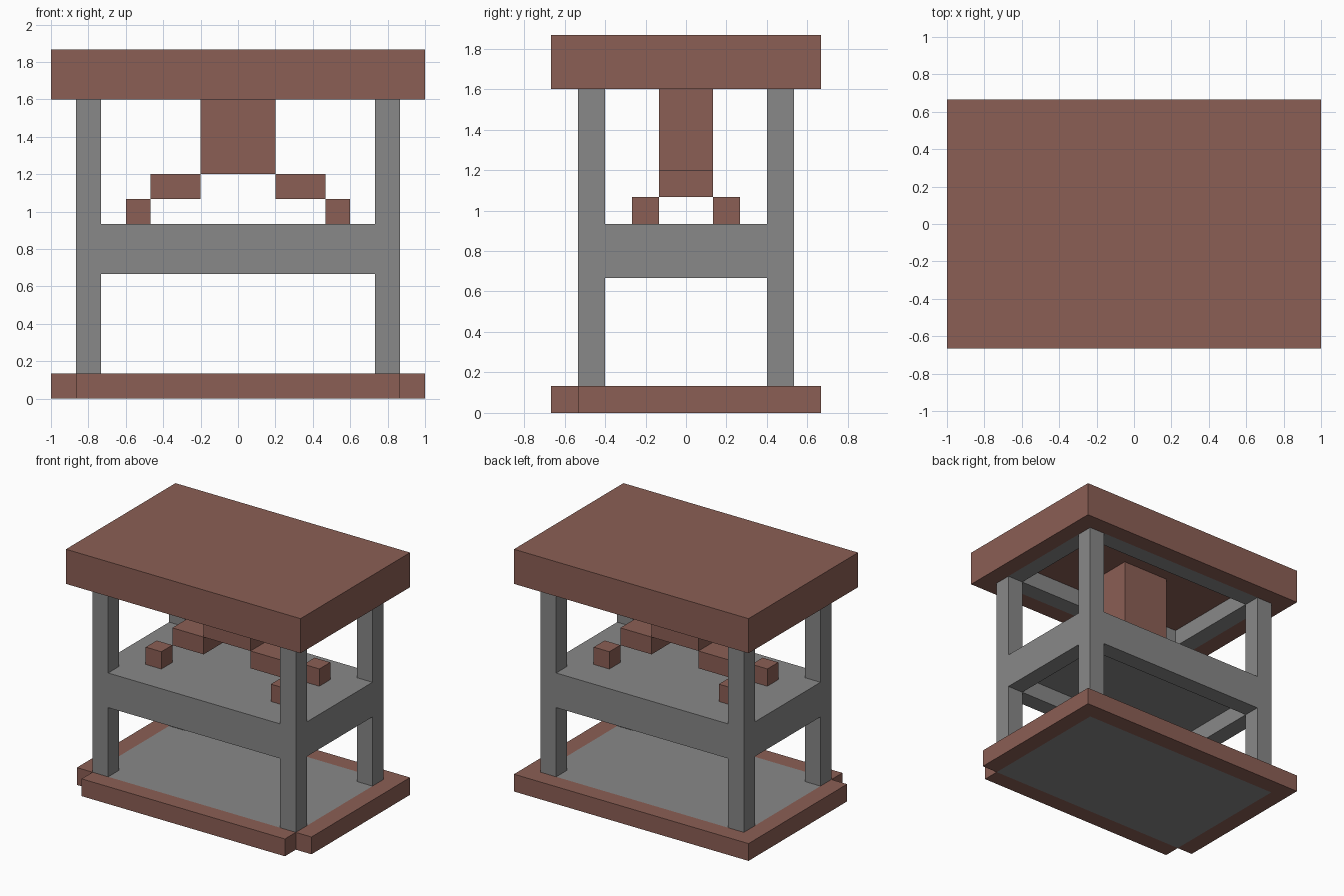
import bpy

old = bpy.data.objects.get("Cube")
if old:
    bpy.data.objects.remove(old, do_unlink=True)

U = 2 / 15  # the model sits on a regular block grid


def material(name, rgb):
    mat = bpy.data.materials.new(name)
    mat.use_nodes = True
    color = (*rgb, 1)
    mat.diffuse_color = color
    mat.node_tree.nodes["Principled BSDF"].inputs["Base Color"].default_value = color
    return mat


BROWN = material("reddish_brown", (0.26, 0.114, 0.09))
GRAY = material("stone_gray", (0.246, 0.246, 0.246))


def block(name, mat, x, y, z):
    """Box given by its low and high limits, in grid units."""
    bpy.ops.mesh.primitive_cube_add(size=1)
    obj = bpy.context.object
    obj.name = name
    limits = (x, y, z)
    center = [(lo + hi) / 2 * U for lo, hi in limits]
    size = [(hi - lo) * U for lo, hi in limits]
    for v in obj.data.vertices:
        v.co = [c + p * s for c, p, s in zip(center, v.co, size)]
    obj.data.materials.append(mat)
    return obj


def span(sign, inner, outer):
    return tuple(sorted((sign * inner, sign * outer)))


SIDES = (("left", 1), ("right", -1))
ENDS = (("front", -1), ("back", 1))

# Base floor with border strips; the two front corners stay open
block("base_floor", GRAY, (-6.5, 6.5), (-4, 4), (0, 1))
block("base_border_front", BROWN, (-6.5, 6.5), (-5, -4), (0, 1))
block("base_border_back", BROWN, (-7.5, 7.5), (4, 5), (0, 1))
for side, s in SIDES:
    block("base_border_" + side, BROWN, span(s, 6.5, 7.5), (-4, 4), (0, 1))

# Corner posts
for side, s in SIDES:
    for end, e in ENDS:
        block(f"post_{end}_{side}", GRAY, span(s, 5.5, 6.5), span(e, 3, 4), (1, 12))

# Middle shelf: deep beams around a thinner plate
block("shelf_plate", GRAY, (-5.5, 5.5), (-3, 3), (6, 7))
for end, e in ENDS:
    block("shelf_beam_" + end, GRAY, (-5.5, 5.5), span(e, 3, 4), (5, 7))
for side, s in SIDES:
    block("shelf_beam_" + side, GRAY, span(s, 5.5, 6.5), (-3, 3), (5, 7))

# Roof: slab, outer rim, and a gray frame around the recessed ceiling
block("roof_slab", BROWN, (-7.5, 7.5), (-5, 5), (13, 14))
for end, e in ENDS:
    block("roof_rim_" + end, BROWN, (-7.5, 7.5), span(e, 4, 5), (12, 13))
    block("roof_frame_" + end, GRAY, (-6.5, 6.5), span(e, 3, 4), (12, 13))
for side, s in SIDES:
    block("roof_rim_" + side, BROWN, span(s, 6.5, 7.5), (-4, 4), (12, 13))
    block("roof_frame_" + side, GRAY, span(s, 5.5, 6.5), (-3, 3), (12, 13))

# Hanging column with stepped arms and four claws
block("column", BROWN, (-1.5, 1.5), (-1, 1), (9, 13))
for side, s in SIDES:
    block("arm_" + side, BROWN, span(s, 1.5, 3.5), (-1, 1), (8, 9))
    for end, e in ENDS:
        block(f"claw_{end}_{side}", BROWN, span(s, 3.5, 4.5), span(e, 1, 2), (7, 8))
